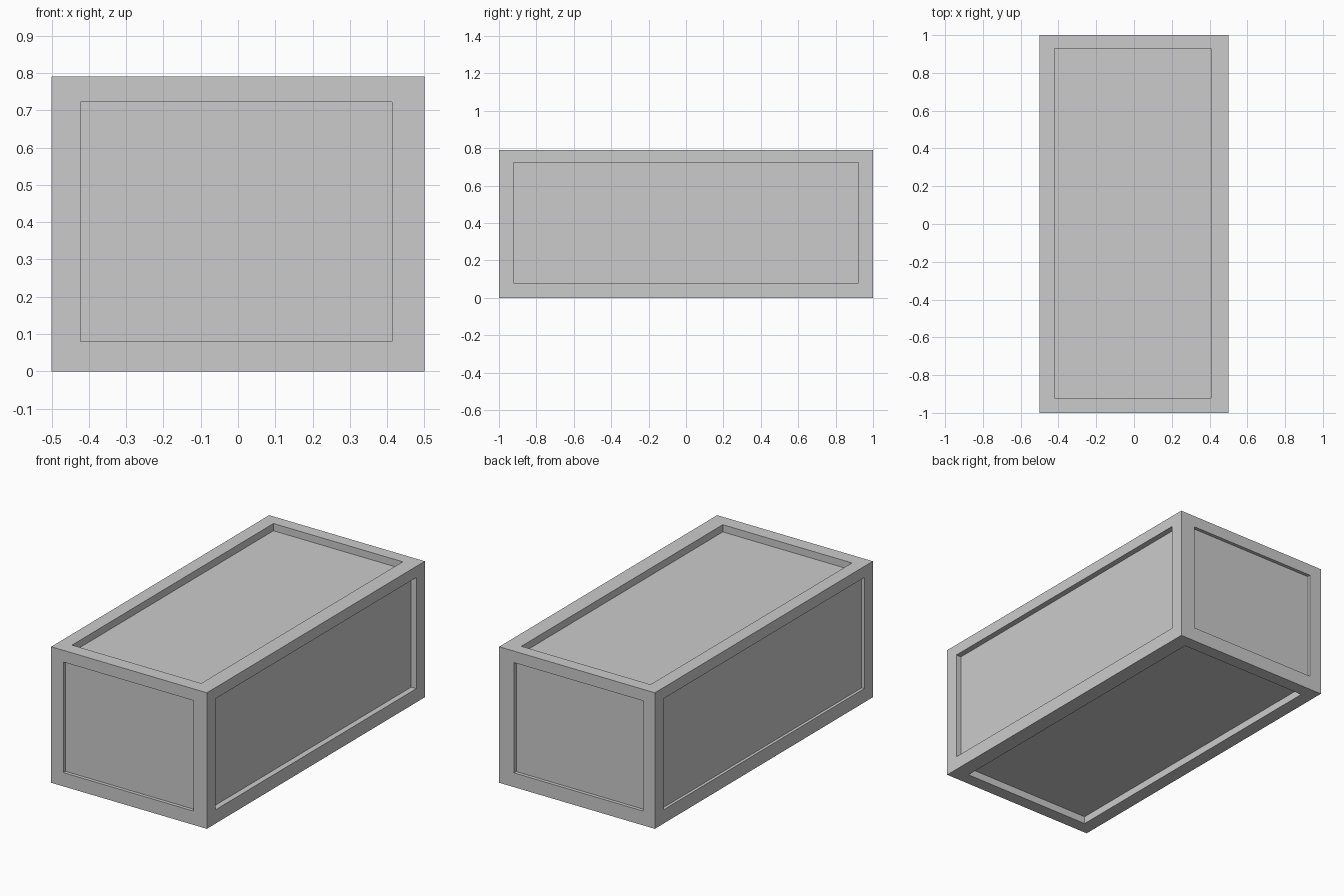
import bpy, bmesh
from mathutils import Vector

if "Cube" in bpy.data.objects:
    bpy.data.objects.remove(bpy.data.objects["Cube"])

HALF = Vector((0.5, 1.0, 0.395))

# face axis, side, recess depth, panel opening (min corner, max corner)
PANELS = [
    (1, -1, 0.02, (-0.422, 0, 0.08), (0.413, 0, 0.722)),    # front
    (1, 1, 0.02, (-0.424, 0, 0.083), (0.404, 0, 0.723)),    # back
    (0, 1, 0.033, (0, -0.922, 0.08), (0, 0.922, 0.725)),    # right
    (0, -1, 0.017, (0, -0.922, 0.08), (0, 0.922, 0.725)),   # left
    (2, 1, 0.042, (-0.422, -0.92, 0), (0.408, 0.928, 0)),   # top
    (2, -1, 0.043, (-0.422, -0.925, 0), (0.41, 0.925, 0)),  # bottom
]

# Solid crate block
bm = bmesh.new()
bmesh.ops.create_cube(bm, size=2)
for v in bm.verts:
    v.co = Vector(v.co[i] * HALF[i] for i in range(3)) + Vector((0, 0, HALF.z))
bm.normal_update()
sides = list(bm.faces)


def sink_panel(axis, side, depth, low, high):
    """Inset one side of the crate and push the panel inwards."""
    face = next(f for f in sides if f.is_valid and f.normal[axis] * side > 0.9)
    sides.remove(face)
    normal = face.normal.copy()
    centre = face.calc_center_median()
    bmesh.ops.inset_individual(bm, faces=[face], thickness=0.08)
    for v in face.verts:
        for i in range(3):
            if i != axis:
                v.co[i] = high[i] if v.co[i] > centre[i] else low[i]
    panel = bmesh.ops.extrude_discrete_faces(bm, faces=[face])["faces"][0]
    bmesh.ops.translate(bm, verts=panel.verts, vec=-normal * depth)


# Recessed panels on all six sides
for p in PANELS:
    sink_panel(*p)
bmesh.ops.recalc_face_normals(bm, faces=bm.faces)

mesh = bpy.data.meshes.new("crate")
bm.to_mesh(mesh)
bm.free()
bpy.context.collection.objects.link(bpy.data.objects.new("crate", mesh))
